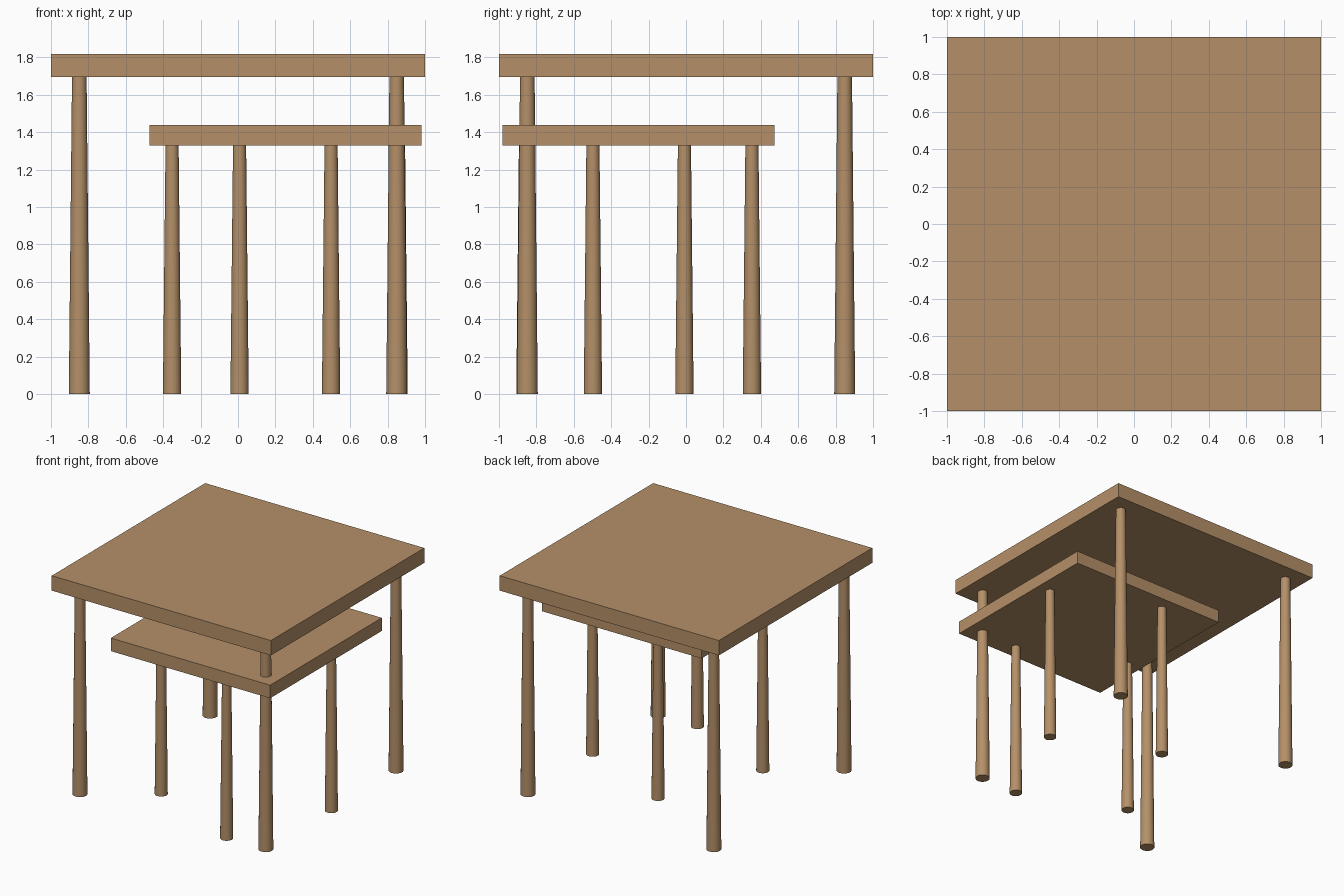
import bpy
from math import cos, sin, radians, pi

if "Cube" in bpy.data.objects:
    bpy.data.objects.remove(bpy.data.objects["Cube"])

wood = bpy.data.materials.new("wood")
wood.diffuse_color = (0.46, 0.28, 0.14, 1)
wood.use_nodes = True
wood.node_tree.nodes["Principled BSDF"].inputs["Base Color"].default_value = wood.diffuse_color


def tabletop(name, center, width, z0, z1):
    bpy.ops.mesh.primitive_cube_add(size=1, location=(*center, (z0 + z1) / 2))
    ob = bpy.context.object
    ob.name = name
    ob.scale = (width, width, z1 - z0)
    bpy.ops.object.transform_apply(location=False, rotation=False, scale=True)
    ob.data.materials.append(wood)


def legs(name, center, reach, turn, r_foot, r_top, height):
    # four tapered round legs, evenly spaced on a circle
    for i in range(4):
        a = turn + i * pi / 2
        bpy.ops.mesh.primitive_cone_add(
            vertices=32, radius1=r_foot, radius2=r_top, depth=height,
            location=(center[0] + reach * cos(a), center[1] + reach * sin(a), height / 2))
        ob = bpy.context.object
        ob.name = f"{name}_{i + 1}"
        ob.data.materials.append(wood)
        bpy.ops.object.shade_smooth_by_angle(angle=radians(40))


# large table
tabletop("large_tabletop", (0, 0), 2.0, 1.695, 1.818)
legs("large_leg", (0, 0), 1.2, radians(45), 0.056, 0.039, 1.695)

# small table nested beneath, its ring of legs turned under the square top
small = (0.253, -0.253)
tabletop("small_tabletop", small, 1.455, 1.329, 1.437)
legs("small_leg", small, 0.653, radians(22), 0.049, 0.035, 1.329)
